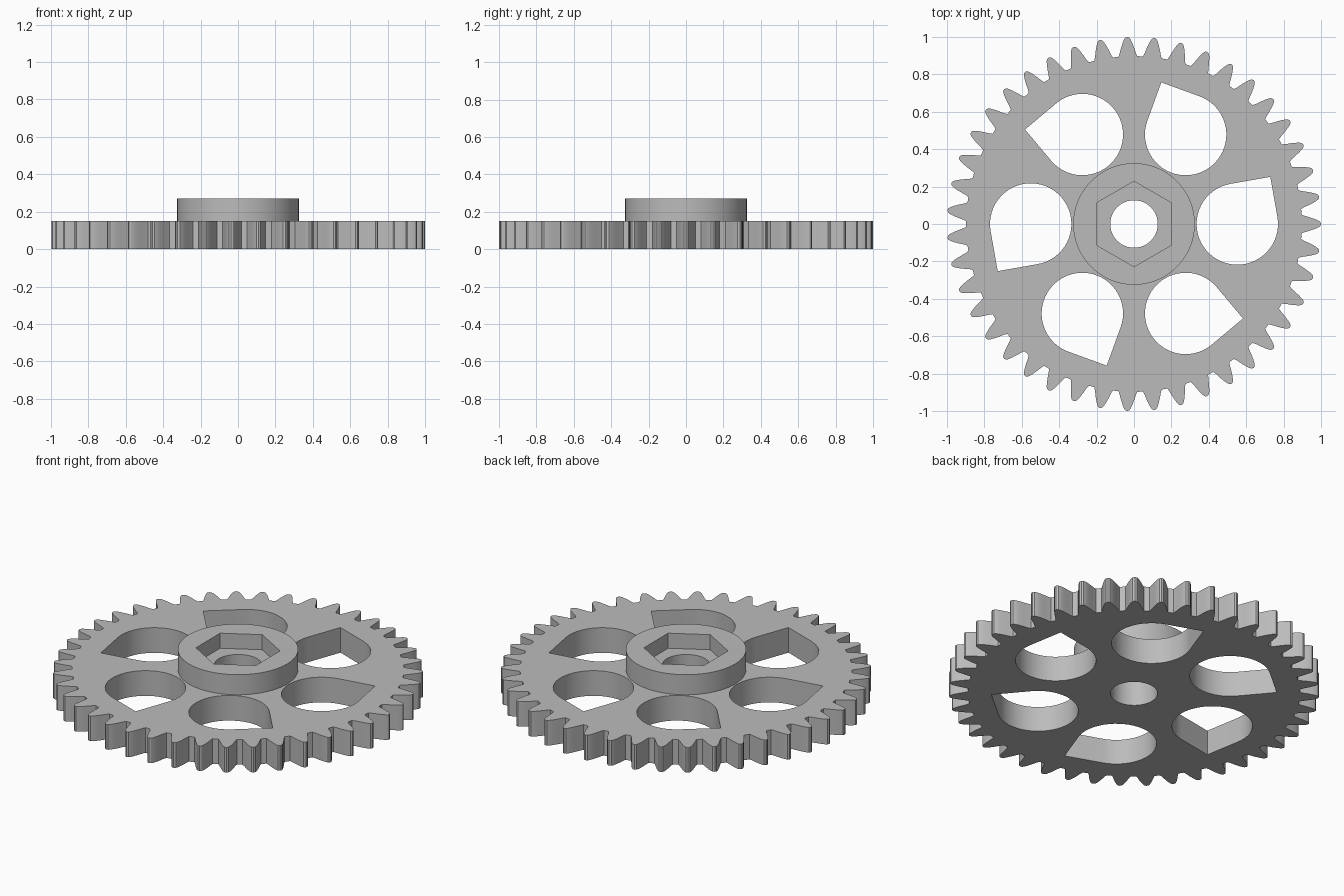
import bpy, bmesh
from math import pi, sin, cos, radians, sqrt

if "Cube" in bpy.data.objects:
    bpy.data.objects.remove(bpy.data.objects["Cube"], do_unlink=True)

grey = bpy.data.materials.new("plain grey")
grey.use_nodes = True
grey.diffuse_color = (0.5, 0.5, 0.5, 1)
grey.node_tree.nodes["Principled BSDF"].inputs["Base Color"].default_value = (0.5, 0.5, 0.5, 1)


def polar(r, a):
    return (r * cos(a), r * sin(a))


def ring(r, sides, start=0.0):
    return [polar(r, start + 2 * pi * i / sides) for i in range(sides)]


def prism(name, outline, z0, z1):
    """Extrude a closed outline from z0 up to z1."""
    bm = bmesh.new()
    face = bm.faces.new([bm.verts.new((x, y, z0)) for x, y in outline])
    top = bmesh.ops.extrude_face_region(bm, geom=[face])["geom"]
    bmesh.ops.translate(bm, vec=(0, 0, z1 - z0),
                        verts=[v for v in top if isinstance(v, bmesh.types.BMVert)])
    bmesh.ops.recalc_face_normals(bm, faces=bm.faces)
    mesh = bpy.data.meshes.new(name)
    bm.to_mesh(mesh)
    bm.free()
    mesh.materials.append(grey)
    obj = bpy.data.objects.new(name, mesh)
    bpy.context.collection.objects.link(obj)
    return obj


def combine(target, other, operation):
    """Apply a boolean and discard the helper solid."""
    bpy.context.view_layer.objects.active = target
    mod = target.modifiers.new(operation.lower(), 'BOOLEAN')
    mod.operation = operation
    mod.solver = 'EXACT'
    mod.object = other
    bpy.ops.object.modifier_apply(modifier=mod.name)
    bpy.data.objects.remove(other, do_unlink=True)


# Toothed plate: one curved flank, mirrored and repeated around the rim
TEETH = 43
flank = [(0.897, 0.056), (0.915, 0.047), (0.94, 0.038), (0.965, 0.028),
         (0.985, 0.019), (0.996, 0.011)]
tooth = [(r, -a) for r, a in flank] + [(1.0, 0.0)] + flank[::-1]
outline = [polar(r, a + 2 * pi * i / TEETH) for i in range(TEETH) for r, a in tooth]
gear = prism("gear_wheel", outline, 0.0, 0.15)

# Raised hub
combine(gear, prism("hub", ring(0.325, 72), 0.05, 0.27), 'UNION')

# Six teardrop openings, each turned with its spoke
R = 0.2175
drop = [polar(R, radians(45 + 270 * i / 40)) for i in range(41)] + [(R * sqrt(2), 0)]
for i in range(6):
    spoke = i * pi / 3
    turn = spoke + radians(55)
    cx, cy = polar(0.552, spoke)
    pts = [(cx + x * cos(turn) - y * sin(turn), cy + x * sin(turn) + y * cos(turn))
           for x, y in drop]
    combine(gear, prism("opening_cutter", pts, -0.1, 0.4), 'DIFFERENCE')

# Hexagonal socket and round bore
combine(gear, prism("socket_cutter", ring(0.228, 6, pi / 2), 0.18, 0.4), 'DIFFERENCE')
combine(gear, prism("bore_cutter", ring(0.127, 48), -0.1, 0.4), 'DIFFERENCE')

# Smooth curved walls, crisp edges
bpy.ops.object.select_all(action='DESELECT')
gear.select_set(True)
bpy.context.view_layer.objects.active = gear
bpy.ops.object.shade_smooth_by_angle(angle=radians(25))
